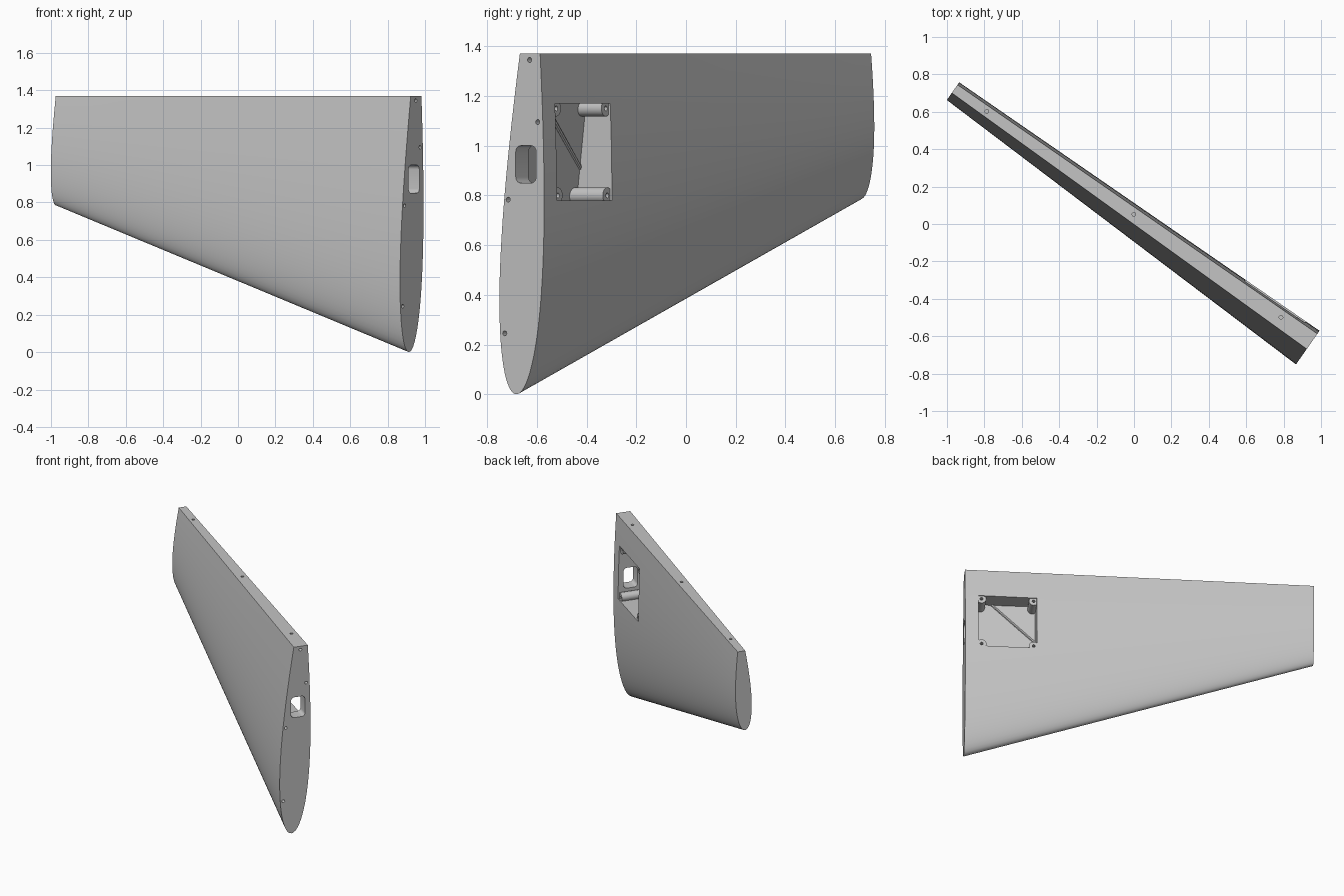
import bpy, bmesh, math
from mathutils import Vector, Matrix

if "Cube" in bpy.data.objects:
    bpy.data.objects.remove(bpy.data.objects["Cube"])

ROOT, TIP, TOP = 1.14, -1.2, 1.37      # span ends and height of the cut-off edge
SWEEP = math.radians(-35)              # the panel stands diagonally

grey = bpy.data.materials.new("light_grey")
grey.use_nodes = True
grey.diffuse_color = (0.55, 0.55, 0.55, 1)
grey.node_tree.nodes["Principled BSDF"].inputs["Base Color"].default_value = grey.diffuse_color


def lerp(a, b, f):
    return a + (b - a) * f


def section(u, q, side):
    """Point on the skin: u along the span, q from nose (0) to cut edge (1)."""
    f = (ROOT - u) / (ROOT - TIP)
    z = lerp(lerp(0, 0.785, f), TOP, q)
    x = 0.78 * q
    half = 5 * lerp(0.21, 0.113, f) * (0.2969 * math.sqrt(x) - 0.126 * x - 0.3516 * x**2
                                       + 0.2843 * x**3 - 0.1015 * x**4)
    mid = lerp(-0.035, 0.017, f) + q * lerp(0.067, 0.025, f)
    return Vector((u, mid + side * half, z))


def skin(u, z, side):
    nose = lerp(0, 0.785, (ROOT - u) / (ROOT - TIP))
    return section(u, (z - nose) / (TOP - nose), side).y


def finish(name, bm):
    bmesh.ops.recalc_face_normals(bm, faces=bm.faces)
    mesh = bpy.data.meshes.new(name)
    bm.to_mesh(mesh)
    bm.free()
    mesh.materials.append(grey)
    obj = bpy.data.objects.new(name, mesh)
    bpy.context.collection.objects.link(obj)
    return obj


def loft(name, rings):
    bm = bmesh.new()
    loops = [[bm.verts.new(p) for p in ring] for ring in rings]
    n = len(loops[0])
    for a, b in zip(loops, loops[1:]):
        for i in range(n):
            j = (i + 1) % n
            bm.faces.new((a[i], a[j], b[j], b[i]))
    bm.faces.new(loops[0])
    bm.faces.new(loops[-1])
    return finish(name, bm)


def rod(name, start, end, radius, sides=16):
    start, end = Vector(start), Vector(end)
    axis = end - start
    bm = bmesh.new()
    turn = axis.to_track_quat("Z", "Y").to_matrix().to_4x4()
    bmesh.ops.create_cone(bm, cap_ends=True, segments=sides, radius1=radius, radius2=radius,
                          depth=axis.length, matrix=Matrix.Translation((start + end) / 2) @ turn)
    return finish(name, bm)


def activate(obj):
    bpy.ops.object.select_all(action="DESELECT")
    obj.select_set(True)
    bpy.context.view_layer.objects.active = obj


def cut(obj, cutter):
    mod = obj.modifiers.new("cut", "BOOLEAN")
    mod.operation, mod.solver, mod.object = "DIFFERENCE", "EXACT", cutter
    activate(obj)
    bpy.ops.object.modifier_apply(modifier=mod.name)
    bpy.data.objects.remove(cutter)


# Tapered panel with a rounded nose and flat upper edge
STEPS, SPANS = 22, 12
qs = [1 - math.cos(math.pi / 2 * i / STEPS) for i in range(STEPS + 1)]
rings = []
for k in range(SPANS + 1):
    u = lerp(TIP, ROOT, k / SPANS)
    rings.append([section(u, q, -1) for q in reversed(qs)] + [section(u, q, 1) for q in qs[1:]])
panel = loft("tapered_panel", rings)

# Access pocket in the rear skin, with rounded lugs left in its corners
U0, U1, Z0, Z1 = 0.66, 1.05, 0.78, 1.17


def floor(u, z):
    return skin(u, z, -1) + 0.012


pocket = loft("pocket_cutter", [[(u, floor(u, Z0), Z0), (u, 0.2, Z0), (u, 0.2, Z1),
                                 (u, floor(u, Z1), Z1)] for u in (U0, U1)])
corners = [(u, z) for u in (U0 + 0.02, U1 - 0.02) for z in (Z0 + 0.02, Z1 - 0.02)]
for u, z in corners:
    cut(pocket, rod("lug", (u, -0.2, z), (u, skin(u, z, 1) - 0.008, z), 0.032, 24))
cut(panel, pocket)

# Screw holes in the lugs
for u, z in corners:
    back = skin(u, z, 1)
    cut(panel, rod("lug_hole", (u, back - 0.05, z), (u, back + 0.05, z), 0.01))

# Rounded window from the root face into the pocket
bm = bmesh.new()
bmesh.ops.create_cube(bm, size=1, matrix=Matrix.Translation((1.1, 0.012, 0.925))
                      @ Matrix.Diagonal((0.2, 0.1, 0.15, 1)))
along = [e for e in bm.edges if abs(e.verts[0].co.x - e.verts[1].co.x) > 0.1]
bmesh.ops.bevel(bm, geom=along, offset=0.024, segments=5, profile=0.5, affect="EDGES")
cut(panel, finish("window_cutter", bm))

# Small holes in the upper edge and root face
for u in (-0.99, -0.03, 0.93):
    cut(panel, rod("edge_hole", (u, 0.042, TOP - 0.05), (u, 0.042, TOP + 0.05), 0.01))
for v, z in ((0.03, 1.345), (0.07, 1.095), (-0.075, 0.783), (-0.092, 0.245)):
    cut(panel, rod("root_hole", (ROOT - 0.05, v, z), (ROOT + 0.05, v, z), 0.01))

# Slanted rib across the pocket floor
rib = rod("pocket_rib", (0.655, floor(0.655, 0.91), 0.91), (0.95, floor(0.95, 1.172), 1.172), 0.01, 8)

for obj in (panel, rib):
    activate(obj)
    bpy.ops.object.shade_smooth_by_angle(angle=math.radians(30))
    obj.rotation_euler.z = SWEEP
